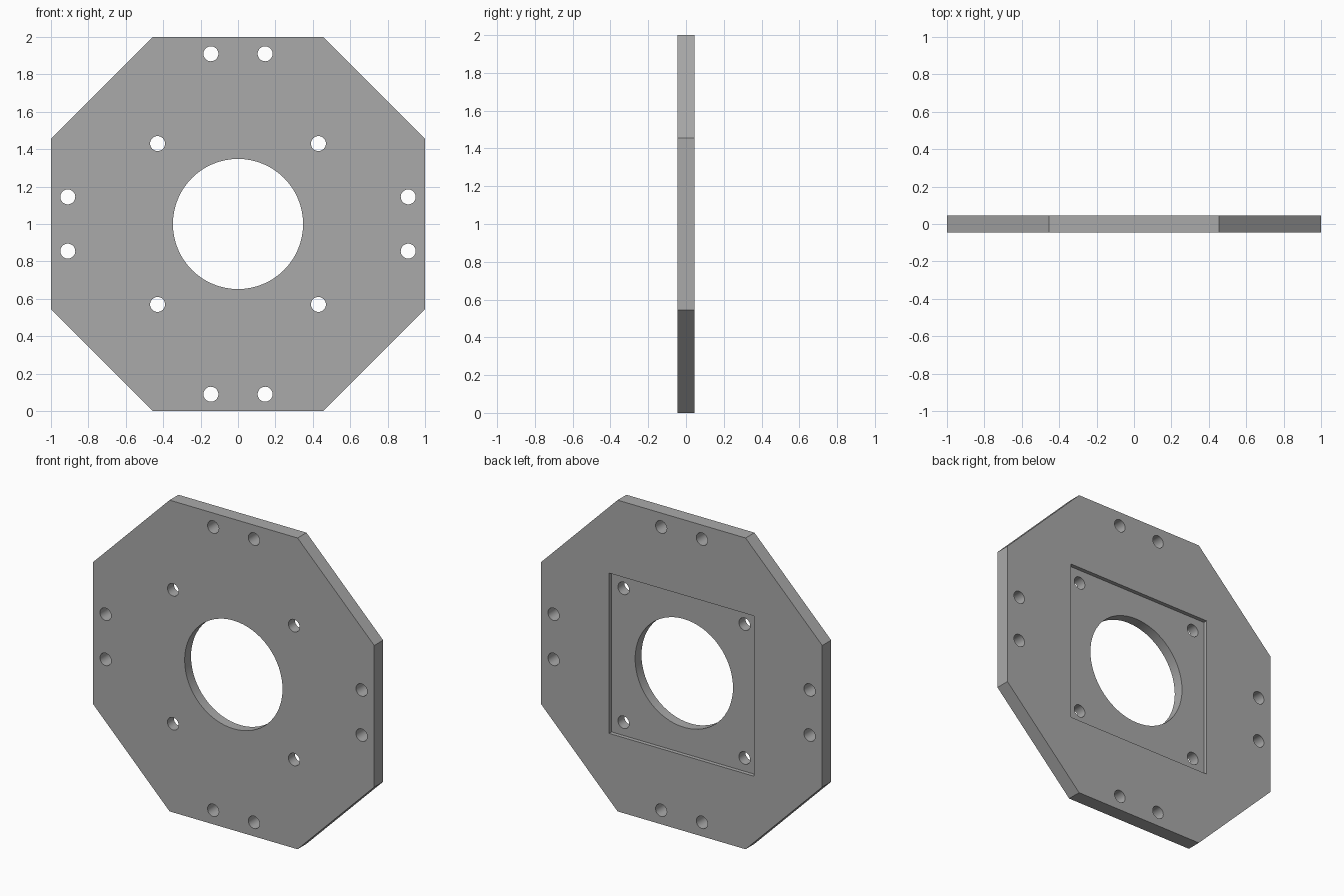
import bpy
import bmesh
from math import radians
from mathutils import Matrix, Vector

if "Cube" in bpy.data.objects:
    bpy.data.objects.remove(bpy.data.objects["Cube"], do_unlink=True)

HALF = 0.045        # half thickness of the plate
CORNER = 0.455      # half length of an upright or level edge
POCKET = 0.515      # half width of the square pocket
DEPTH = 0.025       # pocket depth

steel = bpy.data.materials.new("plain grey")
steel.use_nodes = True
grey = (0.4, 0.4, 0.4, 1)
steel.diffuse_color = grey
steel.node_tree.nodes["Principled BSDF"].inputs["Base Color"].default_value = grey


def make_object(name, bm):
    mesh = bpy.data.meshes.new(name)
    bmesh.ops.recalc_face_normals(bm, faces=bm.faces)
    bm.to_mesh(mesh)
    bm.free()
    mesh.materials.append(steel)
    obj = bpy.data.objects.new(name, mesh)
    bpy.context.collection.objects.link(obj)
    return obj


def add_bore(bm, x, z, radius, sides):
    place = Matrix.Translation((x, 0, 1 + z)) @ Matrix.Rotation(radians(90), 4, "X")
    bmesh.ops.create_cone(bm, cap_ends=True, segments=sides, radius1=radius,
                          radius2=radius, depth=HALF * 4, matrix=place)


# Eight-sided plate, extruded from front to back
bm = bmesh.new()
c = CORNER
outline = [(c, 1), (1, c), (1, -c), (c, -1), (-c, -1), (-1, -c), (-1, c), (-c, 1)]
face = bm.faces.new([bm.verts.new((x, -HALF, 1 + z)) for x, z in outline])
grown = bmesh.ops.extrude_face_region(bm, geom=[face])["geom"]
bmesh.ops.translate(bm, vec=(0, HALF * 2, 0),
                    verts=[v for v in grown if isinstance(v, bmesh.types.BMVert)])
plate = make_object("mounting_plate", bm)

# Square pocket in the back
bm = bmesh.new()
place = Matrix.Translation((0, HALF - DEPTH + 0.1, 1))
bmesh.ops.create_cube(bm, size=1, matrix=place @ Matrix.Diagonal(
    Vector((POCKET * 2, 0.2, POCKET * 2, 1))))
pocket_cutter = make_object("pocket_cutter", bm)

# Centre bore, pocket corner holes and paired edge holes
bm = bmesh.new()
add_bore(bm, 0, 0, 0.348, 64)
for a in (-1, 1):
    for b in (-1, 1):
        add_bore(bm, a * 0.43, b * 0.43, 0.04, 32)
        add_bore(bm, a * 0.145, b * 0.91, 0.04, 32)
        add_bore(bm, a * 0.91, b * 0.145, 0.04, 32)
bore_cutter = make_object("bore_cutter", bm)

bpy.context.view_layer.objects.active = plate
for cutter in (pocket_cutter, bore_cutter):
    cutter.hide_render = True
    cut = plate.modifiers.new(cutter.name, "BOOLEAN")
    cut.operation = "DIFFERENCE"
    cut.solver = "EXACT"
    cut.object = cutter
    bpy.ops.object.modifier_apply(modifier=cut.name)
    bpy.data.objects.remove(cutter, do_unlink=True)

# Smooth bores with sharp edges
bpy.ops.object.select_all(action="DESELECT")
plate.select_set(True)
bpy.ops.object.shade_smooth_by_angle(angle=radians(30))
